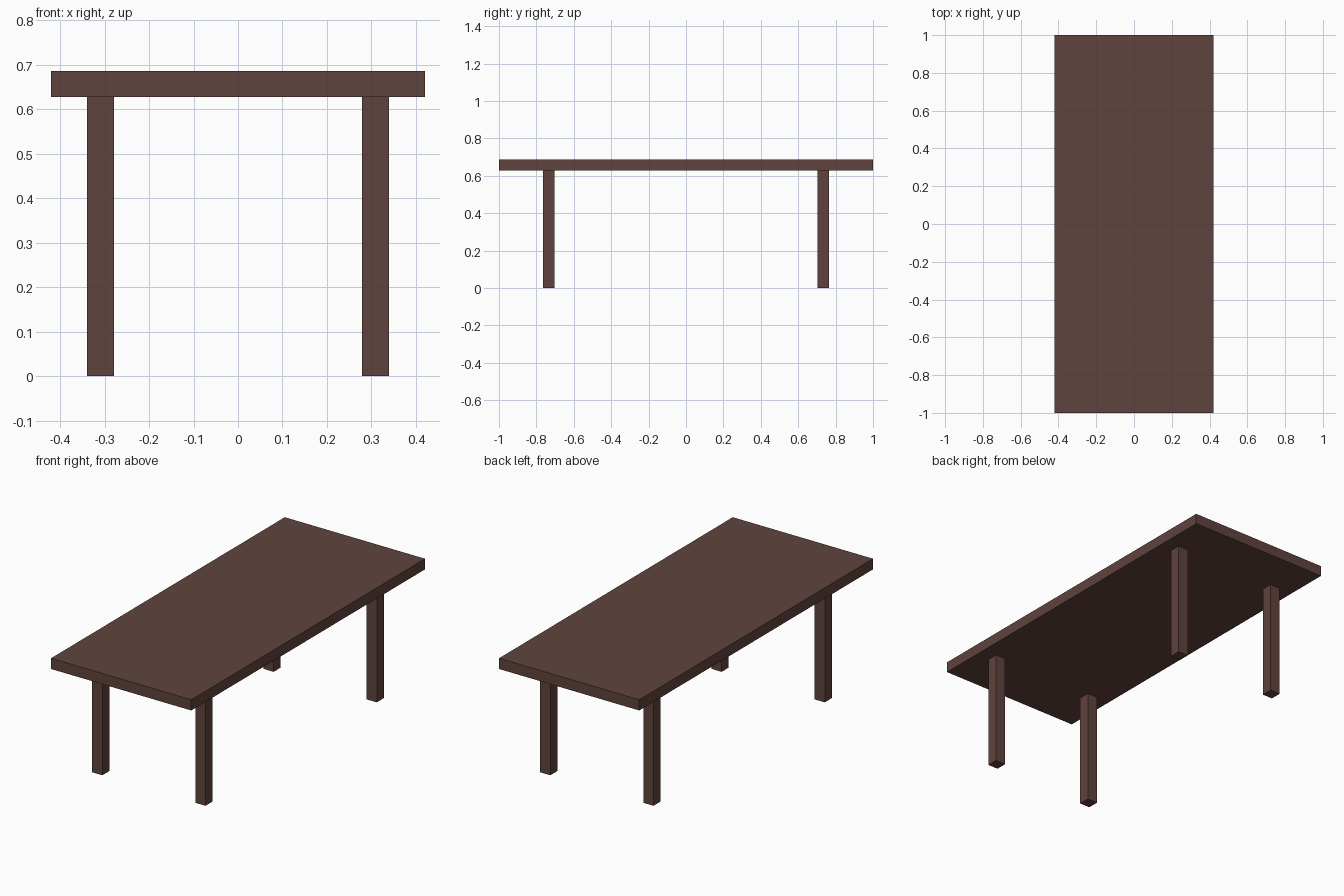
import bpy

if "Cube" in bpy.data.objects:
    bpy.data.objects.remove(bpy.data.objects["Cube"])

# Single dark brown wood colour
wood = bpy.data.materials.new("dark_brown_wood")
wood.diffuse_color = (0.117, 0.057, 0.047, 1.0)
wood.use_nodes = True
wood.node_tree.nodes["Principled BSDF"].inputs["Base Color"].default_value = wood.diffuse_color


def box(name, centre, size):
    bpy.ops.mesh.primitive_cube_add(size=1, location=centre)
    obj = bpy.context.object
    obj.name = name
    obj.scale = size
    bpy.ops.object.transform_apply(location=False, rotation=False, scale=True)
    obj.data.materials.append(wood)
    return obj


TOP_Z, UNDER_Z = 0.686, 0.628
LEG = 0.061

# Table top slab
box("table_top", (0, 0, (TOP_Z + UNDER_Z) / 2), (0.84, 2.0, TOP_Z - UNDER_Z))

# Four square legs
for y_name, sy in (("front", -1), ("back", 1)):
    for x_name, sx in (("left", -1), ("right", 1)):
        box(f"{y_name}_{x_name}_leg",
            (sx * 0.309, sy * 0.733, UNDER_Z / 2), (LEG, LEG, UNDER_Z))
